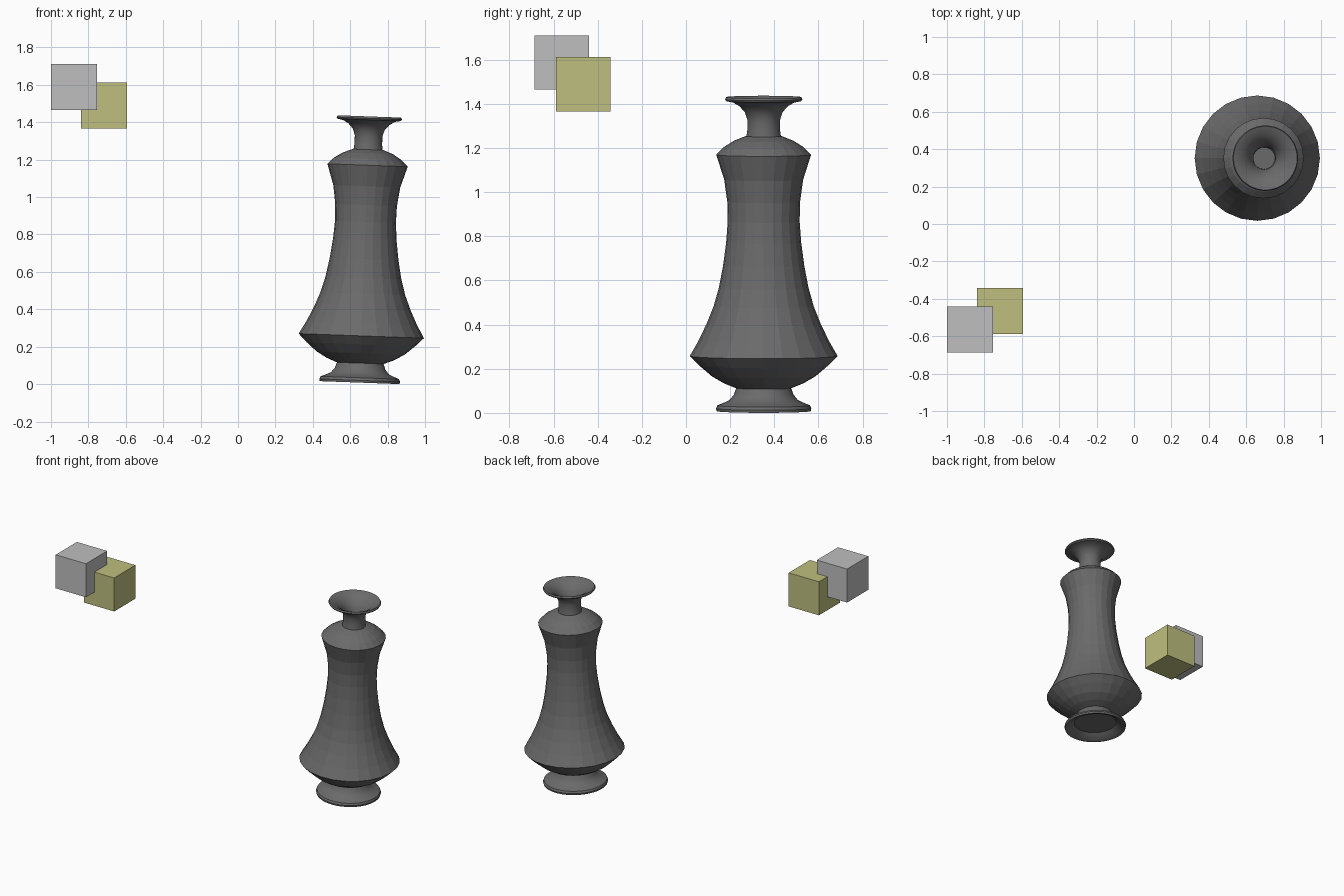
import bpy
import bmesh
from math import cos, sin, tau, radians

old = bpy.data.objects.get("Cube")
if old:
    bpy.data.objects.remove(old, do_unlink=True)


def material(name, r, g, b):
    m = bpy.data.materials.new(name)
    m.use_nodes = True
    m.diffuse_color = (r, g, b, 1)
    bsdf = next(n for n in m.node_tree.nodes if n.type == "BSDF_PRINCIPLED")
    bsdf.inputs["Base Color"].default_value = (r, g, b, 1)
    return m


def add_object(name, bm, mat):
    bmesh.ops.recalc_face_normals(bm, faces=bm.faces)
    mesh = bpy.data.meshes.new(name)
    bm.to_mesh(mesh)
    bm.free()
    mesh.materials.append(mat)
    obj = bpy.data.objects.new(name, mesh)
    bpy.context.collection.objects.link(obj)
    return obj


def lathe(name, profile, sides, mat, smooth):
    """Revolve (radius, height) points around z; radius 0 closes an end."""
    bm = bmesh.new()
    rings = []
    for r, h in profile:
        count = sides if r else 1
        rings.append([bm.verts.new((r * cos(tau * i / sides), r * sin(tau * i / sides), h))
                      for i in range(count)])
    for a, b in zip(rings, rings[1:]):
        for i in range(sides):
            j = (i + 1) % sides
            corners = [a[i % len(a)], a[j % len(a)], b[j % len(b)], b[i % len(b)]]
            bm.faces.new(list(dict.fromkeys(corners)))
    obj = add_object(name, bm, mat)
    if smooth:
        bpy.ops.object.select_all(action="DESELECT")
        obj.select_set(True)
        bpy.context.view_layer.objects.active = obj
        bpy.ops.object.shade_smooth_by_angle(angle=radians(35))
    # The whole vase leans slightly to its left
    obj.location = (0.65, 0.352, 0.008)
    obj.rotation_euler = (0, radians(2.1), 0)
    return obj


def cube(name, center, size, mat):
    bm = bmesh.new()
    bmesh.ops.create_cube(bm, size=size)
    obj = add_object(name, bm, mat)
    obj.location = center
    return obj


dark_grey = material("dark grey", 0.145, 0.145, 0.145)
light_grey = material("light grey", 0.522, 0.522, 0.522)
olive = material("olive", 0.522, 0.522, 0.214)

# Vase foot, hollow underneath
lathe("vase_foot", [(0, 0.04), (0.147, 0.04), (0.19, 0.005), (0.213, 0), (0.216, 0.012),
                    (0.21, 0.026), (0.185, 0.036), (0.155, 0.05), (0.135, 0.075),
                    (0.121, 0.115)], 48, dark_grey, True)

# Vase body with a wide belly, narrow waist and domed shoulder
lathe("vase_body", [(0, 0.1), (0.12, 0.102), (0.18, 0.126), (0.235, 0.158), (0.29, 0.205),
                    (0.335, 0.25), (0.295, 0.32), (0.259, 0.395), (0.227, 0.475),
                    (0.203, 0.56), (0.184, 0.66), (0.17, 0.765), (0.163, 0.86),
                    (0.165, 0.95), (0.179, 1.05), (0.215, 1.163), (0.18, 1.198),
                    (0.135, 1.226), (0.085, 1.246), (0, 1.25)], 24, dark_grey, False)

# Flared neck with a thin lip and a shallow funnel inside
lathe("vase_neck", [(0.079, 1.24), (0.074, 1.275), (0.074, 1.32), (0.085, 1.355),
                    (0.11, 1.383), (0.14, 1.4), (0.17, 1.406), (0.175, 1.414),
                    (0.17, 1.424), (0.158, 1.42), (0.125, 1.404), (0.095, 1.378),
                    (0.07, 1.34), (0.06, 1.3), (0.058, 1.255), (0, 1.255)],
      48, dark_grey, True)

# Pair of overlapping cubes floating apart from the vase
cube("grey_cube", (-0.877, -0.563, 1.588), 0.246, light_grey)
cube("olive_cube", (-0.717, -0.465, 1.489), 0.246, olive)
